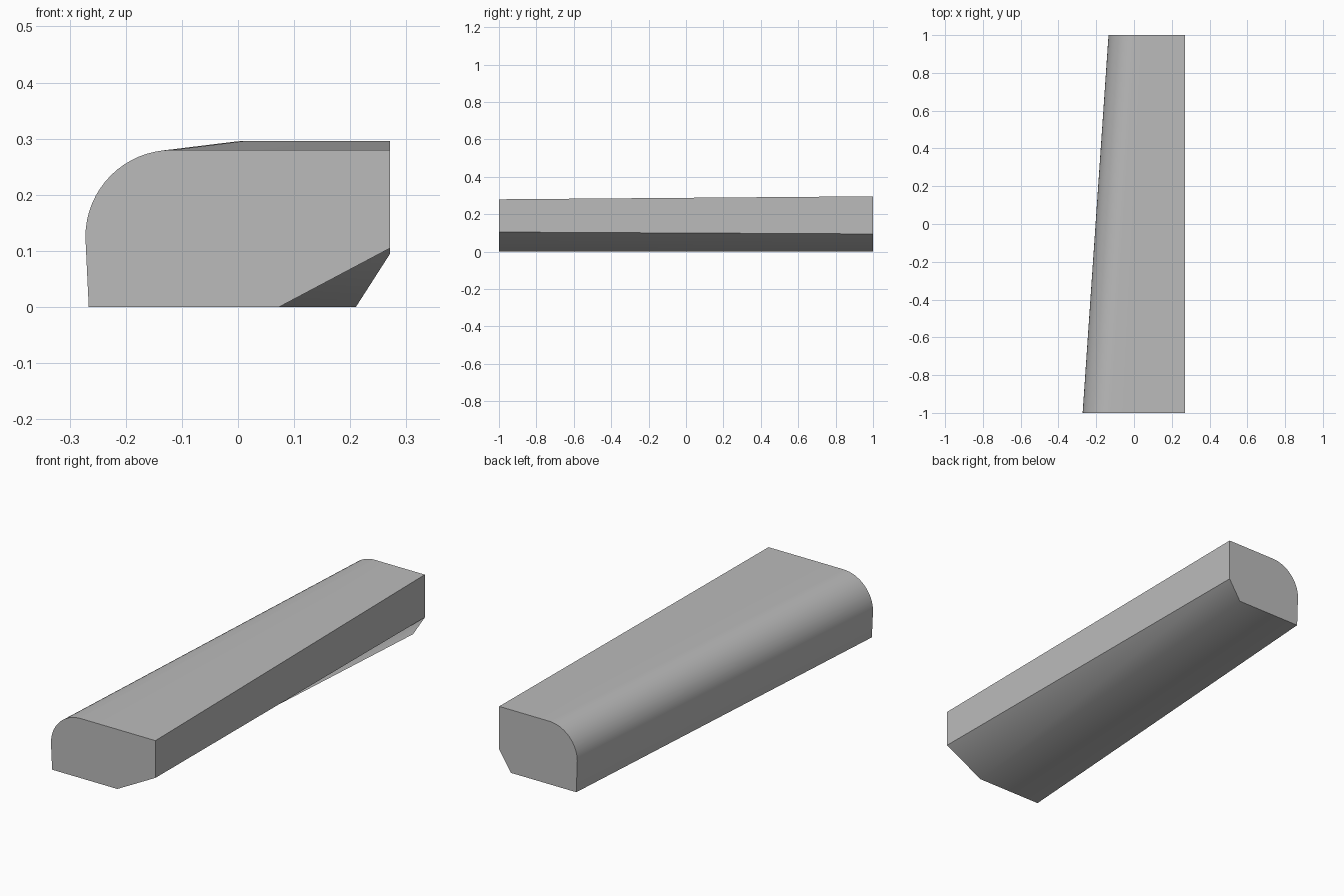
import bpy, bmesh, math

if "Cube" in bpy.data.objects:
    bpy.data.objects.remove(bpy.data.objects["Cube"], do_unlink=True)

STEPS = 16
RIGHT = 0.271


def profile(y, base_left, left, base_right, chamfer_z, top, radius):
    """Cross-section: flat base, chamfered corner, flat side, rounded shoulder."""
    pts = [(base_left, 0), (base_right, 0), (RIGHT, chamfer_z), (RIGHT, top)]
    for i in range(STEPS + 1):
        a = math.pi / 2 * (1 + i / STEPS)
        pts.append((left + radius * (1 + math.cos(a)),
                    top + radius * (math.sin(a) - 1)))
    return [(x, y, z) for x, z in pts]


# Plain grey surface
grey = bpy.data.materials.new("plain grey")
grey.use_nodes = True
colour = (0.5, 0.5, 0.5, 1)
grey.diffuse_color = colour
grey.node_tree.nodes["Principled BSDF"].inputs["Base Color"].default_value = colour

# Tapered bar lofted between its two end sections
bm = bmesh.new()
front = [bm.verts.new(p) for p in profile(-1, -0.266, -0.272, 0.073, 0.105, 0.28, 0.155)]
back = [bm.verts.new(p) for p in profile(1, -0.13, -0.135, 0.21, 0.095, 0.296, 0.148)]
bm.faces.new(front)
bm.faces.new(back[::-1])
n = len(front)
for i in range(n):
    j = (i + 1) % n
    bm.faces.new((front[i], back[i], back[j], front[j]))
bmesh.ops.recalc_face_normals(bm, faces=bm.faces)

# Smooth along the length, sharp at the ends and the square corners
for face in bm.faces:
    face.smooth = True
for ring in (front, back):
    for i in range(n):
        bm.edges.get((ring[i], ring[(i + 1) % n])).smooth = False
for i in (0, 2, 3):
    bm.edges.get((front[i], back[i])).smooth = False

mesh = bpy.data.meshes.new("tapered_bar")
bm.to_mesh(mesh)
bm.free()
mesh.materials.append(grey)
bar = bpy.data.objects.new("tapered_bar", mesh)
bpy.context.collection.objects.link(bar)
